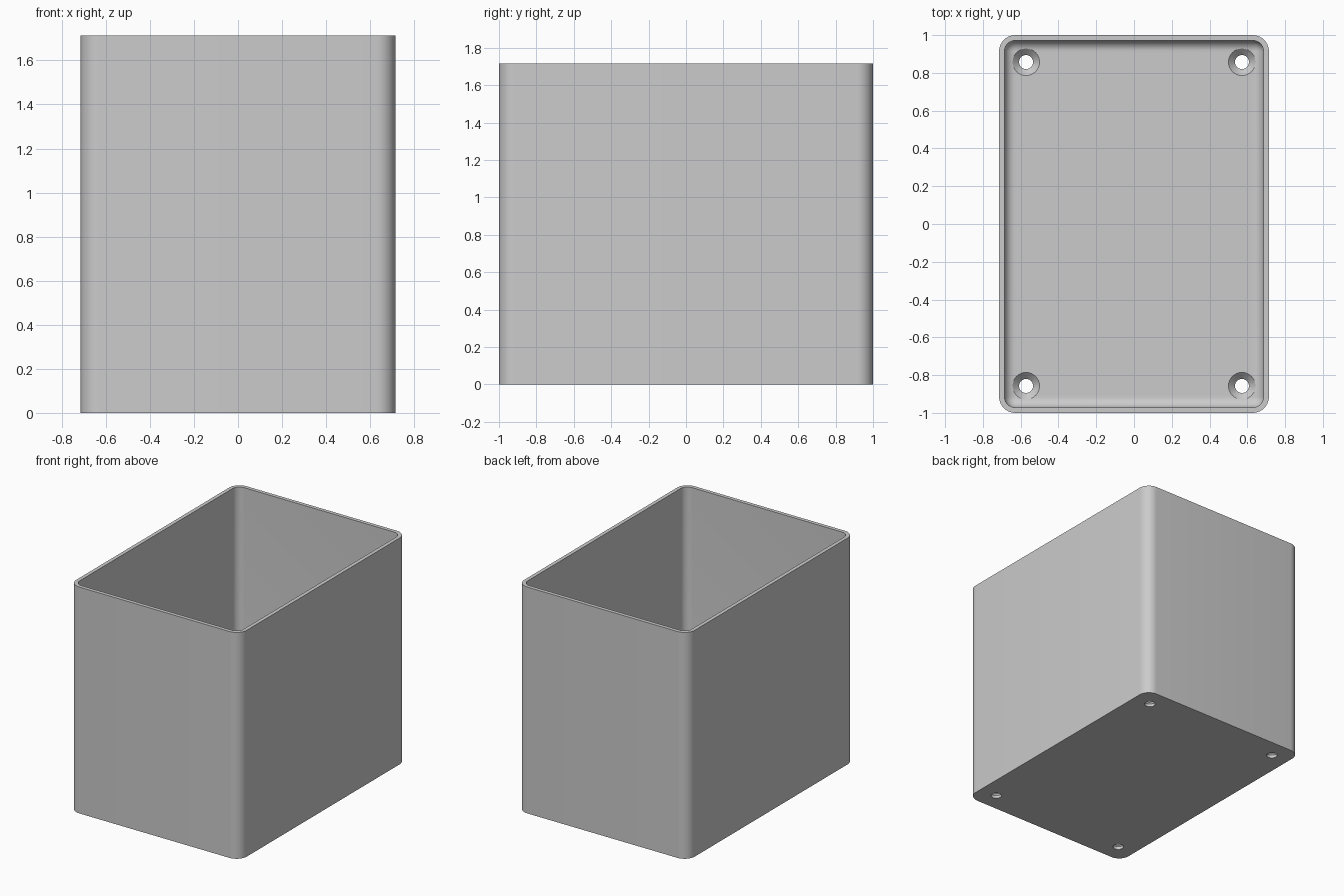
import bpy
import bmesh
from math import sin, cos, pi

if "Cube" in bpy.data.objects:
    bpy.data.objects.remove(bpy.data.objects["Cube"], do_unlink=True)

MM = 1 / 35                      # design unit
WIDTH, DEPTH, HEIGHT = 50 * MM, 70 * MM, 60 * MM
WALL, FLOOR = 1 * MM, 2 * MM
CORNER, FILLET = 3 * MM, 2 * MM
HOLE, HEAD = 1.3 * MM, 2.5 * MM  # screw hole and countersink radii
STEPS = 10

grey = bpy.data.materials.new("plain grey")
grey.use_nodes = True
COLOUR = (0.6, 0.6, 0.6, 1)
grey.diffuse_color = COLOUR
grey.node_tree.nodes["Principled BSDF"].inputs["Base Color"].default_value = COLOUR


def rounded_ring(bm, inset, z):
    """Rounded rectangle offset inwards from the outer wall."""
    radius = max(CORNER - inset, 0)
    ring = []
    for q, (sx, sy) in enumerate([(1, 1), (-1, 1), (-1, -1), (1, -1)]):
        for i in range(STEPS + 1):
            a = (q + i / STEPS) * pi / 2
            ring.append(bm.verts.new((sx * (WIDTH / 2 - CORNER) + radius * cos(a),
                                      sy * (DEPTH / 2 - CORNER) + radius * sin(a), z)))
    return ring


def loft(bm, rings):
    """Closed skin through the rings, capped at both ends."""
    for a, b in zip(rings, rings[1:]):
        for i in range(len(a)):
            j = (i + 1) % len(a)
            bm.faces.new((a[i], a[j], b[j], b[i]))
    bm.faces.new(rings[0][::-1])
    bm.faces.new(rings[-1])


def finish(name, bm):
    bmesh.ops.remove_doubles(bm, verts=bm.verts, dist=1e-5)
    bmesh.ops.recalc_face_normals(bm, faces=bm.faces)
    mesh = bpy.data.meshes.new(name)
    bm.to_mesh(mesh)
    bm.free()
    mesh.materials.append(grey)
    obj = bpy.data.objects.new(name, mesh)
    bpy.context.collection.objects.link(obj)
    return obj


# Open box: outside wall, rim, inside wall, then fillet down to the floor
bm = bmesh.new()
profile = [(0, 0), (0, HEIGHT), (WALL, HEIGHT)]
for i in range(STEPS + 1):
    a = i / STEPS * pi / 2
    profile.append((WALL + FILLET * (1 - cos(a)), FLOOR + FILLET * (1 - sin(a))))
loft(bm, [rounded_ring(bm, inset, z) for inset, z in profile])
box = finish("open_box", bm)

# Countersunk screw holes in the four floor corners
bm = bmesh.new()
cut = [(HOLE, -MM), (HOLE, FLOOR - HEAD + HOLE), (HEAD, FLOOR), (HEAD, FLOOR + 3 * MM)]
for x in (-20 * MM, 20 * MM):
    for y in (-30 * MM, 30 * MM):
        loft(bm, [[bm.verts.new((x + r * cos(k * pi / 16), y + r * sin(k * pi / 16), z))
                   for k in range(32)] for r, z in cut])
cutter = finish("screw_hole_cutter", bm)
cutter.hide_render = True

bpy.context.view_layer.objects.active = box
box.select_set(True)
drill = box.modifiers.new("screw holes", 'BOOLEAN')
drill.operation = 'DIFFERENCE'
drill.solver = 'EXACT'
drill.object = cutter
bpy.ops.object.modifier_apply(modifier=drill.name)
bpy.data.objects.remove(cutter, do_unlink=True)

bpy.ops.object.shade_smooth_by_angle(angle=pi / 6)
